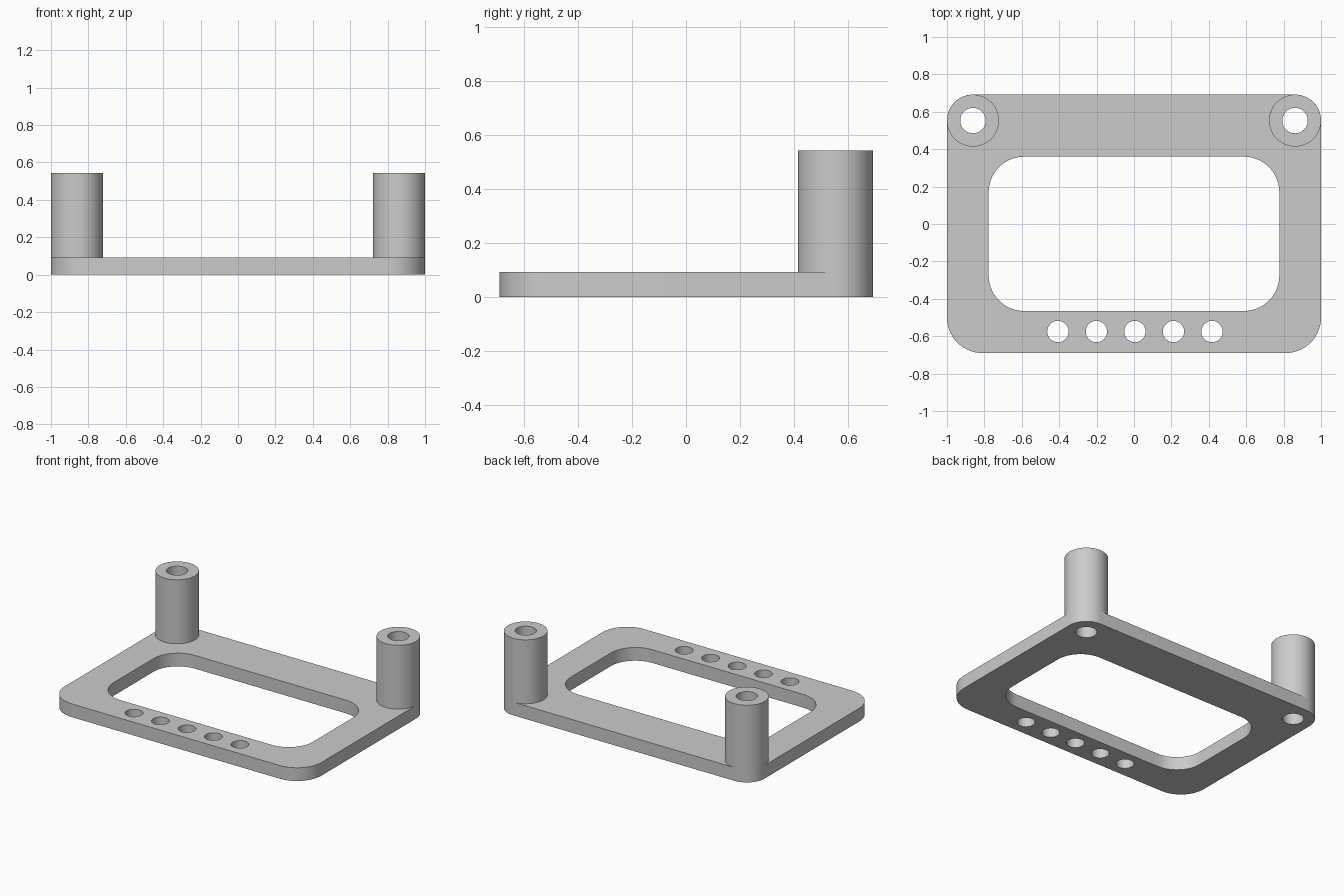
import bpy
import bmesh
from math import sin, cos, pi

if "Cube" in bpy.data.objects:
    bpy.data.objects.remove(bpy.data.objects["Cube"])

grey = bpy.data.materials.new("light grey")
grey.use_nodes = True
COLOUR = (0.6, 0.6, 0.6, 1)
grey.diffuse_color = COLOUR
grey.node_tree.nodes["Principled BSDF"].inputs["Base Color"].default_value = COLOUR


def circle(x, y, r, n=48):
    return [(x + r * cos(2 * pi * i / n), y + r * sin(2 * pi * i / n)) for i in range(n)]


def rounded_rect(x, y0, y1, r_front, r_back, n=14):
    """Outline symmetric in x, with separate front and back corner radii."""
    corners = [(1, y1, -1, r_back, 0), (-1, y1, -1, r_back, 1),
               (-1, y0, 1, r_front, 2), (1, y0, 1, r_front, 3)]
    points = []
    for side, y, inward, r, quarter in corners:
        for i in range(n + 1):
            a = (quarter + i / n) * pi / 2
            points.append((side * (x - r) + r * cos(a), y + inward * r + r * sin(a)))
    return points


def extruded(name, loops, z0, z1):
    """Fill an outline with holes and extrude it upward."""
    bm = bmesh.new()
    for loop in loops:
        verts = [bm.verts.new((x, y, z0)) for x, y in loop]
        for a, b in zip(verts, verts[1:] + verts[:1]):
            bm.edges.new((a, b))
    bmesh.ops.triangle_fill(bm, use_beauty=True, edges=bm.edges[:], normal=(0, 0, 1))
    top = bmesh.ops.extrude_face_region(bm, geom=bm.faces[:], use_keep_orig=True)
    lifted = [g for g in top["geom"] if isinstance(g, bmesh.types.BMVert)]
    bmesh.ops.translate(bm, verts=lifted, vec=(0, 0, z1 - z0))
    bmesh.ops.recalc_face_normals(bm, faces=bm.faces[:])
    mesh = bpy.data.meshes.new(name)
    bm.to_mesh(mesh)
    bm.free()
    mesh.materials.append(grey)
    obj = bpy.data.objects.new(name, mesh)
    bpy.context.collection.objects.link(obj)
    bpy.ops.object.select_all(action="DESELECT")
    obj.select_set(True)
    bpy.context.view_layer.objects.active = obj
    bpy.ops.object.shade_smooth_by_angle()
    return obj


THICK, HEIGHT = 0.093, 0.543
POST_X, POST_Y, POST_R, BORE_R = 0.861, 0.553, 0.139, 0.068

# Base frame with window, front row of holes and the two post bores
window = rounded_rect(0.777, -0.465, 0.36, 0.19, 0.19)
row = [circle(0.005 + 0.206 * i, -0.575, 0.057) for i in range(-2, 3)]
bores = [circle(s * POST_X, POST_Y, BORE_R) for s in (-1, 1)]
outline = rounded_rect(1, -0.69, 0.692, 0.19, POST_R)
extruded("base_frame", [outline, window] + row + bores, 0, THICK)

# Hollow posts on the back corners
for name, s in (("left_post", 1), ("right_post", -1)):
    rings = [circle(s * POST_X, POST_Y, r) for r in (POST_R, BORE_R)]
    extruded(name, rings, THICK, HEIGHT)
